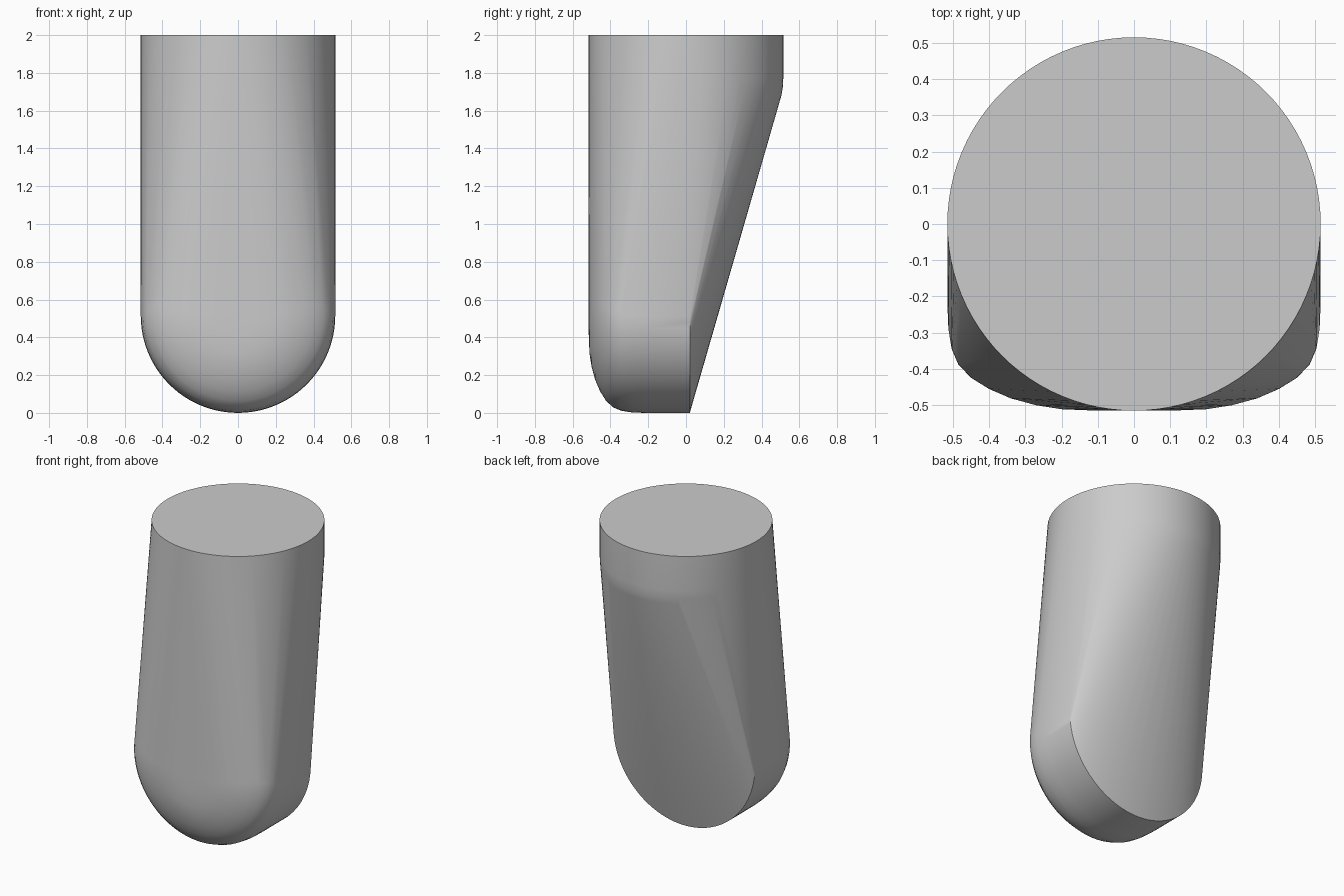
import bpy, bmesh
from math import cos, sin, pi, radians

cube = bpy.data.objects.get("Cube")
if cube:
    bpy.data.objects.remove(cube, do_unlink=True)

R = 0.515      # radius of both the upright collar and the lower nose
SIDES = 96

grey = bpy.data.materials.new("plain_grey")
grey.use_nodes = True
colour = (0.6, 0.6, 0.6, 1)
grey.diffuse_color = colour
grey.node_tree.nodes["Principled BSDF"].inputs["Base Color"].default_value = colour


def circle(radius):
    return [(radius * cos(2 * pi * i / SIDES), radius * sin(2 * pi * i / SIDES))
            for i in range(SIDES)]


bm = bmesh.new()

# Upright round collar, slightly softened at its lower edge: (radius, z)
for radius, z in [(R, 2), (R, 1.77), (0.512, 1.72), (0.505, 1.68)]:
    for x, y in circle(radius):
        bm.verts.new((x, y, z))

# Domed nose turned about the y axis, with a sharp rear rim: (radius, y)
nose = [(0.1, -0.515), (0.2, -0.511), (0.27, -0.5), (0.34, -0.481),
        (0.40, -0.455), (0.45, -0.424), (0.485, -0.387), (0.503, -0.345),
        (0.512, -0.29), (R, -0.22), (R, 0.02)]
for radius, y in nose:
    for x, z in circle(radius):
        bm.verts.new((x, y, R + z))

# Stretch one skin around collar and nose
hull = bmesh.ops.convex_hull(bm, input=bm.verts[:])
spare = {g for g in hull["geom_interior"] + hull["geom_unused"]
         if isinstance(g, bmesh.types.BMVert)}
bmesh.ops.delete(bm, geom=list(spare), context="VERTS")
bmesh.ops.dissolve_limit(bm, angle_limit=radians(0.1),
                         verts=bm.verts[:], edges=bm.edges[:])
bmesh.ops.recalc_face_normals(bm, faces=bm.faces[:])

mesh = bpy.data.meshes.new("tapered_body")
bm.to_mesh(mesh)
bm.free()
mesh.materials.append(grey)
body = bpy.data.objects.new("tapered_body", mesh)
bpy.context.collection.objects.link(body)

# Smooth skin with crisp top and rear rim
bpy.ops.object.select_all(action="DESELECT")
body.select_set(True)
bpy.context.view_layer.objects.active = body
bpy.ops.object.shade_smooth_by_angle(angle=radians(30))
